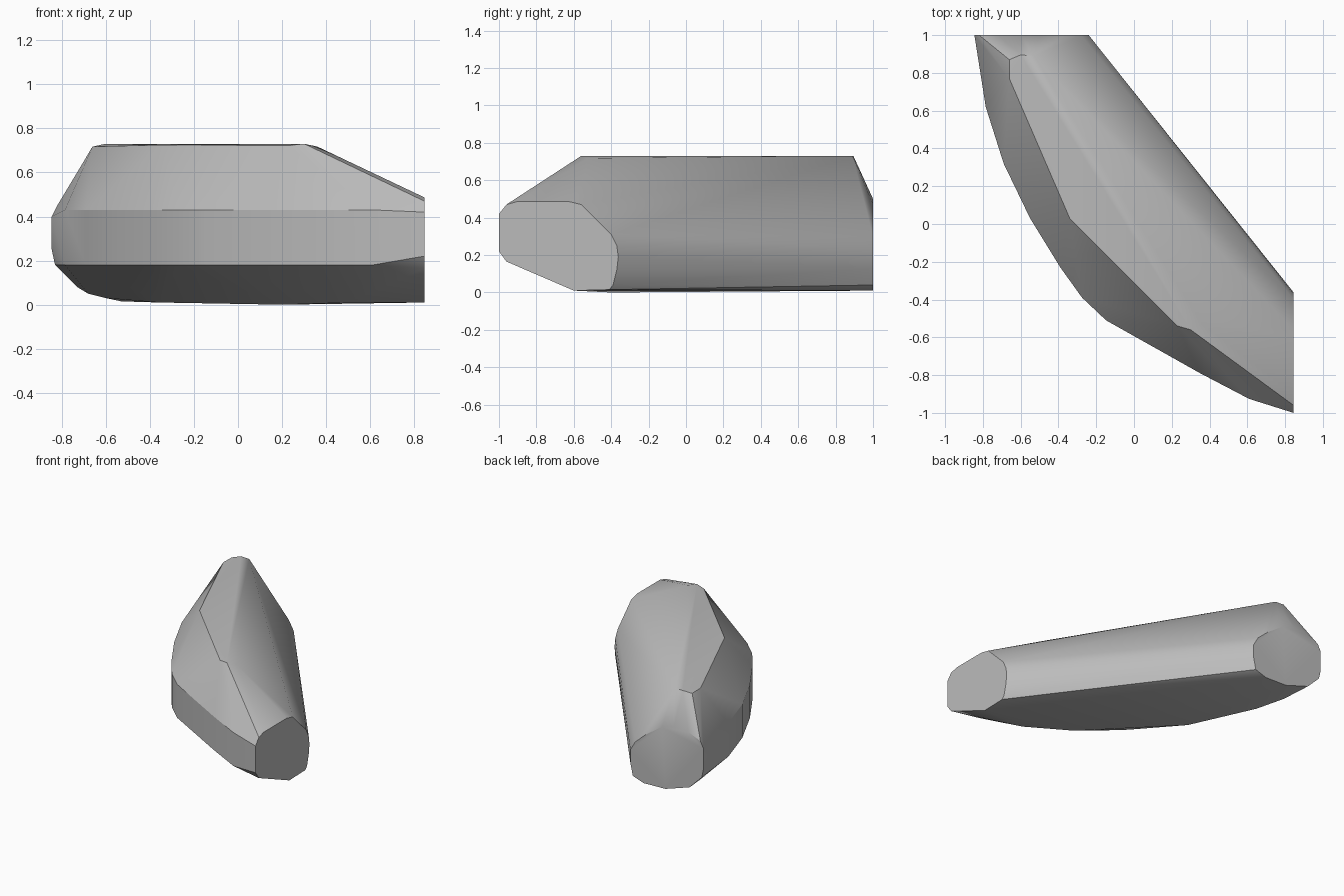
import bpy
import bmesh
import math
from mathutils import Vector

default_cube = bpy.data.objects.get("Cube")
if default_cube:
    bpy.data.objects.remove(default_cube, do_unlink=True)


def make_material(name, color):
    material = bpy.data.materials.new(name)
    material.use_nodes = True
    material.diffuse_color = color
    shader = material.node_tree.nodes["Principled BSDF"]
    shader.inputs["Base Color"].default_value = color
    return material


def hull_object(name, points, material):
    """Wrap a set of points in a convex skin with soft shading."""
    bm = bmesh.new()
    for point in points:
        bm.verts.new(Vector(point))
    result = bmesh.ops.convex_hull(bm, input=bm.verts[:])
    loose = {g for g in result["geom_interior"] + result["geom_unused"]
             if isinstance(g, bmesh.types.BMVert)}
    bmesh.ops.delete(bm, geom=list(loose), context="VERTS")
    # Merge the triangles of each flat cut
    bmesh.ops.dissolve_limit(bm, angle_limit=math.radians(1),
                             verts=bm.verts[:], edges=bm.edges[:])
    bmesh.ops.recalc_face_normals(bm, faces=bm.faces[:])
    mesh = bpy.data.meshes.new(name)
    bm.to_mesh(mesh)
    bm.free()
    mesh.materials.append(material)
    obj = bpy.data.objects.new(name, mesh)
    bpy.context.collection.objects.link(obj)
    bpy.context.view_layer.objects.active = obj
    obj.select_set(True)
    bpy.ops.object.shade_smooth_by_angle(angle=math.radians(28))
    return obj


# Flat end cut facing sideways, as (y, z)
side_x = .845
side_cut = [(-1, .22), (-1, .42), (-.96, .47), (-.9, .487), (-.63, .487),
            (-.56, .47), (-.4, .31), (-.37, .25), (-.362, .19), (-.37, .12),
            (-.39, .04), (-.41, .015), (-.6, .01), (-.96, .165)]

# Flat end cut facing the back, as (x, z)
back_y = 1
back_cut = [(-.24, .23), (-.24, .13), (-.26, .04), (-.35, .01), (-.53, .015),
            (-.73, .08), (-.83, .18), (-.845, .25), (-.845, .4), (-.82, .45),
            (-.72, .49), (-.6, .5), (-.5, .47), (-.37, .38), (-.28, .3)]

# Bulging long wall, as (x, y), repeated at a lower and an upper height
bulge = [(-.785, .62), (-.69, .32), (-.55, .03), (-.39, -.23),
         (-.275, -.39), (-.148, -.51), (.35, -.79), (.61, -.926)]
bulge_low, bulge_high = .18, .43

# Crest rim around the top, as (x, y, z)
crest = [(-.66, .87, .715), (-.6, .895, .73), (-.53, .89, .73),
         (-.66, .77, .717), (-.34, .03, .725), (.23, -.54, .722),
         (.3, -.56, .73), (.36, -.53, .717)]

# Underside rim, as (x, y, z)
underside = [(-.68, .8, .05), (-.6, .6, .03), (-.36, .15, .01),
             (.2, -.4, 0), (.5, -.6, .01)]

points = [(side_x, y, z) for y, z in side_cut]
points += [(x, back_y, z) for x, z in back_cut]
points += [(x, y, z) for x, y in bulge for z in (bulge_low, bulge_high)]
points += crest + underside

stone_grey = make_material("stone grey", (.5, .5, .5, 1))
hull_object("stone_block", points, stone_grey)
